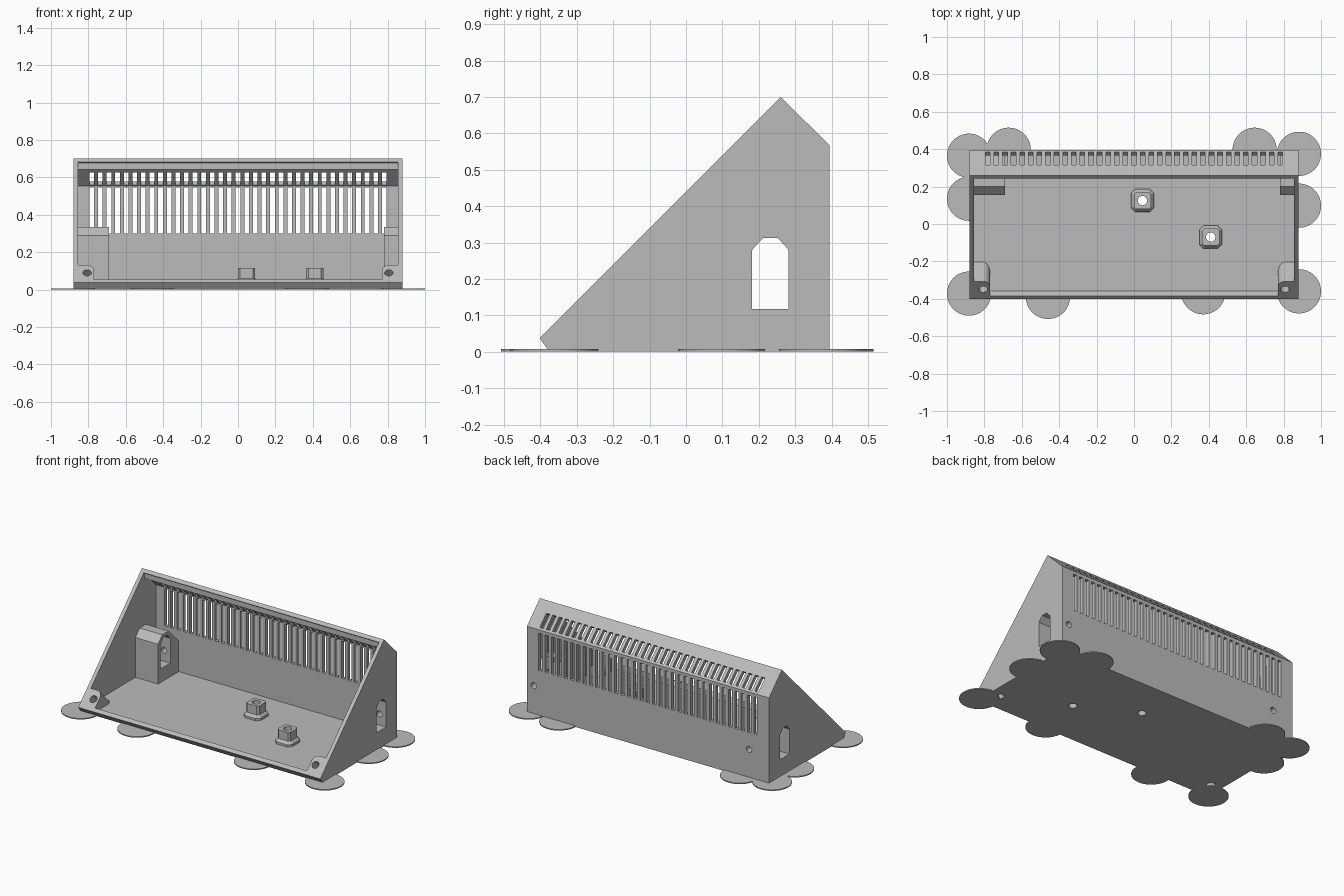
import bpy, bmesh, math
from mathutils import Vector

if "Cube" in bpy.data.objects:
    bpy.data.objects.remove(bpy.data.objects["Cube"])

grey = bpy.data.materials.new("grey plastic")
grey.diffuse_color = (0.5, 0.5, 0.5, 1)
grey.use_nodes = True
grey.node_tree.nodes["Principled BSDF"].inputs["Base Color"].default_value = grey.diffuse_color


def loft(bm, rings):
    """Closed solid through a stack of equal-sized rings."""
    rows = [[bm.verts.new(p) for p in r] for r in rings]
    for a, b in zip(rows, rows[1:]):
        for i in range(len(a)):
            j = (i + 1) % len(a)
            bm.faces.new((a[i], a[j], b[j], b[i]))
    bm.faces.new(rows[0][::-1])
    bm.faces.new(rows[-1])


def make(name, solids):
    bm = bmesh.new()
    for rings in solids:
        loft(bm, rings)
    bmesh.ops.recalc_face_normals(bm, faces=bm.faces)
    me = bpy.data.meshes.new(name)
    bm.to_mesh(me)
    bm.free()
    me.materials.append(grey)
    ob = bpy.data.objects.new(name, me)
    bpy.context.collection.objects.link(ob)
    return ob


def prism_x(profile, x0, x1):
    return [[(x, y, z) for y, z in profile] for x in (x0, x1)]


def rod(a, b, r, n=32):
    a, b = Vector(a), Vector(b)
    q = (b - a).to_track_quat('Z', 'Y')
    circle = [q @ Vector((r * math.cos(t), r * math.sin(t), 0))
              for t in (2 * math.pi * i / n for i in range(n))]
    return [[c + p for p in circle] for c in (a, b)]


def subtract(target, name, solids):
    cutter = make(name, solids)
    cutter.hide_render = True
    mod = target.modifiers.new(name, 'BOOLEAN')
    mod.operation, mod.solver, mod.object = 'DIFFERENCE', 'EXACT', cutter
    apply_cut(target, mod, cutter)


def apply_cut(target, mod, cutter):
    bpy.context.view_layer.objects.active = target
    bpy.ops.object.modifier_apply(modifier=mod.name)
    bpy.data.objects.remove(cutter)


def smooth(ob):
    bpy.ops.object.select_all(action='DESELECT')
    ob.select_set(True)
    bpy.context.view_layer.objects.active = ob
    bpy.ops.object.shade_smooth_by_angle(angle=math.radians(30))


# Wedge-shaped case body
case = make("case", [prism_x([(-.375, 0), (.395, 0), (.395, .567),
                              (.26, .70), (-.402, .037)], -.88, .88)])

# Cavity, open through the sloping front, with a small ledge under the ridge
cavity = make("cavity", [prism_x(
    [(-.357, .028), (.37, .028), (.37, .555), (.282, .643), (.248, .643),
     (.248, .677), (.242, .683), (.192, .733), (-.434, .105), (-.384, .055)],
    -.855, .855)])
cavity.hide_render = True

# Material left standing in the cavity: housings around the side openings
housing = [(.155, -.1), (.155, .29), (.2, .335), (.265, .335), (.4, .2), (.4, -.1)]
subtract(cavity, "left_housing", [prism_x(housing, -.95, -.69)])
subtract(cavity, "right_housing", [prism_x(housing, .78, .95)])

# Screw posts square to the sloping front, one rounded corner each
k = math.sqrt(.5)


def on_slope(x, v, w):
    return (x, -.402 + k * (v + w), .037 + k * (v - w))


post = [(.95, -.05), (.77, -.05)]
post += [(.81 - .04 * math.cos(t), .095 + .04 * math.sin(t))
         for t in (math.pi / 2 * i / 8 for i in range(9))]
post += [(.95, .135)]
for side, s in (("left", -1), ("right", 1)):
    subtract(cavity, side + "_post",
             [[[on_slope(s * x, v, w) for x, v in post] for w in (-.15, .32)]])


# Standoffs on the floor with flared bases
def octagon(cx, cy, h, c, z):
    return [(cx + x, cy + y, z) for x, y in
            ((h, -h + c), (h, h - c), (h - c, h), (-h + c, h),
             (-h, h - c), (-h, -h + c), (-h + c, -h), (h - c, -h))]


standoffs = [(.045, .125), (.41, -.07)]
subtract(cavity, "standoffs", [
    [octagon(x, y, .061, .022, -.05), octagon(x, y, .061, .022, .042),
     octagon(x, y, .046, .012, .06), octagon(x, y, .046, .012, .117)]
    for x, y in standoffs])

# Hollow the case
hollow = case.modifiers.new("hollow", 'BOOLEAN')
hollow.operation, hollow.solver, hollow.object = 'DIFFERENCE', 'EXACT', cavity
apply_cut(case, hollow, cavity)

# Vent slots in the back wall and the roof
wall_slot = [(.36, .30), (.45, .30), (.45, .545), (.36, .545)]
roof_slot = [(.28, .61), (.348, .542), (.418, .612), (.35, .68)]
centres = [-.782 + i * .046 for i in range(35)]
for name, slot in (("wall_vents", wall_slot), ("roof_vents", roof_slot)):
    subtract(case, name, [prism_x(slot, x - .0125, x + .0125) for x in centres])

# Side openings with chamfered tops
window = [(.182, .117), (.282, .117), (.282, .28), (.252, .313),
          (.212, .313), (.182, .28)]
subtract(case, "side_openings", [prism_x(window, -1, -.6), prism_x(window, .7, 1)])

# Screw holes: front posts, back wall, standoffs
holes = [rod(on_slope(x, .075, -.1), on_slope(x, .075, .35), .023)
         for x in (-.807, .807)]
holes += [rod((x, .25, .19), (x, .45, .19), .02) for x in (-.735, .83)]
holes += [rod((x, y, -.1), (x, y, .2), .025) for x, y in standoffs]
subtract(case, "screw_holes", holes)
smooth(case)

# Thin round pads around the base
pads = [(-.882, .365), (-.67, .397), (-.882, .135), (-.882, -.372),
        (-.46, -.39), (.37, -.365), (.882, -.36), (.882, .098),
        (.882, .375), (.645, .397)]
for i, (x, y) in enumerate(pads):
    smooth(make(f"base_pad_{i + 1}", [rod((x, y, 0), (x, y, .007), .118, 64)]))
